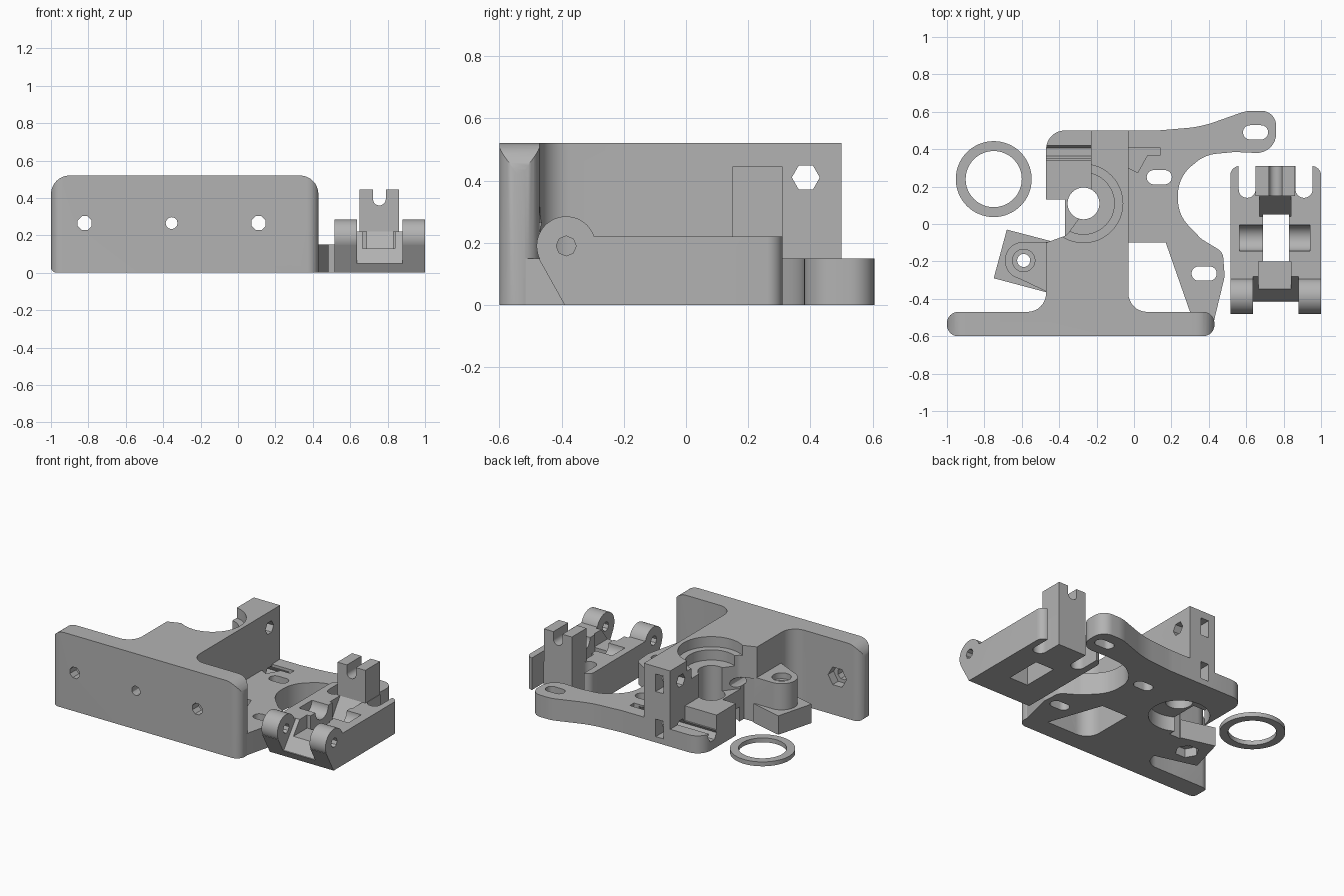
import bpy, bmesh, math
from mathutils import Vector

cube = bpy.data.objects.get("Cube")
if cube:
    bpy.data.objects.remove(cube, do_unlink=True)

mat = bpy.data.materials.new("plain grey")
mat.use_nodes = True
GREY = (0.45, 0.45, 0.45, 1)
mat.diffuse_color = GREY
mat.node_tree.nodes["Principled BSDF"].inputs["Base Color"].default_value = GREY


def outline(corners, steps=8):
    """Polygon whose corners (u, v, radius) are filleted."""
    result = []
    for i, c in enumerate(corners):
        p = Vector(c[:2])
        r = c[2] if len(c) > 2 else 0
        a = Vector(corners[i - 1][:2]) - p
        b = Vector(corners[(i + 1) % len(corners)][:2]) - p
        if not r:
            result.append(p)
            continue
        half = a.angle(b) / 2
        t = min(r / math.tan(half), 0.49 * min(a.length, b.length))
        mid = p + (a.normalized() + b.normalized()).normalized() * (t / math.cos(half))
        start, end = p + a.normalized() * t - mid, p + b.normalized() * t - mid
        sweep = math.pi - 2 * half
        for k in range(steps + 1):
            f = k / steps
            result.append(mid + (start * math.sin((1 - f) * sweep) + end * math.sin(f * sweep)) / math.sin(sweep))
    return result


def rect(u0, u1, v0, v1, r=0):
    return outline([(u0, v0, r), (u1, v0, r), (u1, v1, r), (u0, v1, r)])


def disc(u, v, r, n=48, turn=0):
    return [Vector((u + r * math.cos(turn + math.tau * k / n), v + r * math.sin(turn + math.tau * k / n)))
            for k in range(n)]


def prism(name, points, axis, lo, hi):
    """Extrude a 2D outline along an axis from lo to hi."""
    place = {"x": lambda p, w: (w, p[0], p[1]),
             "y": lambda p, w: (p[0], w, p[1]),
             "z": lambda p, w: (p[0], p[1], w)}[axis]
    bm = bmesh.new()
    low = [bm.verts.new(place(p, lo)) for p in points]
    high = [bm.verts.new(place(p, hi)) for p in points]
    n = len(points)
    bm.faces.new(low)
    bm.faces.new(high)
    for i in range(n):
        j = (i + 1) % n
        bm.faces.new((low[i], low[j], high[j], high[i]))
    bmesh.ops.recalc_face_normals(bm, faces=bm.faces)
    mesh = bpy.data.meshes.new(name)
    bm.to_mesh(mesh)
    bm.free()
    mesh.materials.append(mat)
    ob = bpy.data.objects.new(name, mesh)
    bpy.context.collection.objects.link(ob)
    return ob


def combine(target, operation, points, axis, lo, hi):
    """Boolean a prism into the target and drop the helper."""
    tool = prism("helper", points, axis, lo, hi)
    mod = target.modifiers.new("shape", "BOOLEAN")
    mod.operation, mod.solver, mod.object = operation, "EXACT", tool
    bpy.context.view_layer.objects.active = target
    bpy.ops.object.modifier_apply(modifier=mod.name)
    bpy.data.objects.remove(tool, do_unlink=True)


def add(ob, *shape):
    combine(ob, "UNION", *shape)


def cut(ob, *shape):
    combine(ob, "DIFFERENCE", *shape)


# Mounting flange, rounded in plan and in elevation
body = prism("extruder_body", rect(-1, 0.43, -0.6, -0.47, 0.06), "z", 0, 0.52)
combine(body, "INTERSECT", outline([(-1, 0, 0.03), (0.43, 0), (0.43, 0.52, 0.1), (-1, 0.52, 0.1)]), "y", -0.7, -0.4)

# Tall central block with fillets into the flange
add(body, outline([(-0.7, -0.52), (-0.7, -0.47), (-0.47, -0.47, 0.1), (-0.47, 0.5, 0.1), (-0.03, 0.5),
                   (-0.03, -0.47, 0.1), (0.2, -0.47), (0.2, -0.52)]), "z", 0, 0.52)

# Motor plate with two arms
add(body, outline([(-0.2, -0.1), (0.17, -0.1), (0.31, -0.5), (0.42, -0.55), (0.485, -0.28, 0.1),
                   (0.475, -0.15, 0.06), (0.36, -0.08, 0.1), (0.235, 0.05, 0.2), (0.235, 0.25, 0.2),
                   (0.38, 0.37, 0.2), (0.54, 0.385, 0.2), (0.76, 0.375, 0.11), (0.76, 0.605, 0.11),
                   (0.6, 0.605, 0.2), (0.36, 0.52, 0.6), (0.13, 0.5, 0.6), (-0.2, 0.5)]), "z", 0, 0.15)

# Open idler side: clearance, low step and through notch
cut(body, outline([(-0.6, -0.1), (-0.47, -0.1, 0.05), (-0.36, -0.06, 0.05), (-0.23, 0.12, 0.05),
                   (-0.23, 0.6), (-0.6, 0.6)]), "z", 0.22, 0.6)
cut(body, rect(-0.6, -0.23, 0.34, 0.6), "z", 0.12, 0.6)
cut(body, rect(-0.6, -0.37, -0.1, 0.13), "z", -0.1, 0.3)

# Stepped gear bore
for radius, lo, hi in ((0.21, 0.45, 0.6), (0.165, 0.38, 0.6), (0.085, -0.1, 0.6), (0.19, -0.1, 0.1)):
    cut(body, disc(-0.27, 0.11, radius), "z", lo, hi)

# Angled base and round boss at the idler pivot
add(body, [(-0.68, -0.03), (-0.75, -0.29), (-0.45, -0.37), (-0.45, -0.09)], "z", 0, 0.13)
add(body, disc(-0.59, -0.195, 0.1), "z", 0, 0.31)
add(body, [(-0.59, -0.095), (-0.45, -0.095), (-0.45, -0.37), (-0.65, -0.275)], "z", 0, 0.31)
cut(body, disc(-0.59, -0.195, 0.06), "z", 0.27, 0.5)
cut(body, disc(-0.59, -0.195, 0.035, 24), "z", -0.1, 0.5)
cut(body, disc(-0.59, -0.195, 0.075, 6), "z", -0.1, 0.06)

# Flange bolt holes with nut pockets, and the long feed channel
for x in (-0.82, 0.11):
    cut(body, disc(x, 0.265, 0.04, 8, math.pi / 8), "y", -0.7, -0.4)
    cut(body, disc(x, 0.265, 0.07, 6), "y", -0.53, -0.4)
cut(body, disc(-0.355, 0.265, 0.032, 12), "y", -0.7, 0.7)

# Slotted motor screw holes and the bolt recess
for x, y in ((0.65, 0.49), (0.135, 0.25), (0.375, -0.265)):
    cut(body, rect(x - 0.067, x + 0.067, y - 0.038, y + 0.038, 0.037), "z", -0.1, 0.3)
cut(body, [(-0.03, 0.3), (0.02, 0.275), (0.07, 0.365), (0.14, 0.365), (0.14, 0.41), (-0.03, 0.41)], "z", 0.06, 0.3)

# Tension bolt holes through the rear post, with nut slots
for z in (0.41, 0.1):
    cut(body, disc(0.385, z, 0.045, 6), "x", -0.6, 0.0 if z > 0.2 else 0.1)
    cut(body, rect(-0.18, -0.12, 0.33, 0.6), "z", z - 0.06, z + 0.06)

# Idler arm: sloped side profile trimmed to rounded rear corners
idler = prism("idler_arm", [(-0.39, 0), (0.31, 0), (0.31, 0.22), (-0.38, 0.22), (-0.472, 0.147)], "x", 0.515, 1)
combine(idler, "INTERSECT", outline([(0.515, -0.6), (1, -0.6), (1, 0.31, 0.05), (0.515, 0.31, 0.05)]), "z", -0.1, 0.6)
for lo, hi in ((0.515, 0.635), (0.88, 1)):
    add(idler, disc(-0.385, 0.19, 0.095), "x", lo, hi)
cut(idler, [(-0.41, 0.05), (-0.28, 0.22), (-0.28, 0.4), (-0.6, 0.4), (-0.6, 0.05)], "x", 0.635, 0.88)
cut(idler, disc(-0.385, 0.19, 0.032, 8), "x", 0.4, 1.1)

# Thumb tower with a rounded groove
add(idler, rect(0.65, 0.862, 0.15, 0.31), "z", 0, 0.445)
cut(idler, outline([(0.722, 0.36, 0.034), (0.79, 0.36, 0.034), (0.79, 0.6), (0.722, 0.6)]), "y", 0, 0.5)

# Bolt slots in the rear edge
for x in (0.605, 0.909):
    cut(idler, rect(x - 0.045, x + 0.045, 0.14, 0.5, 0.044), "z", -0.1, 0.4)

# Bearing window, ramps and axle cradles
cut(idler, rect(0.69, 0.83, -0.2, 0.05), "z", -0.1, 0.4)
cut(idler, rect(0.665, 0.84, -0.45, -0.2), "z", 0.13, 0.4)
cut(idler, [(0.04, 0.06), (0.15, 0.22), (0.15, 0.3), (0.04, 0.3)], "x", 0.67, 0.84)
cut(idler, disc(-0.075, 0.22, 0.07), "x", 0.565, 0.94)

# Loose spacer ring
ring = prism("spacer_ring", disc(-0.75, 0.24, 0.203, 64), "z", 0, 0.03)
cut(ring, disc(-0.75, 0.24, 0.15, 64), "z", -0.1, 0.2)

bpy.ops.object.select_all(action="DESELECT")
for ob in (body, idler, ring):
    ob.select_set(True)
bpy.context.view_layer.objects.active = body
bpy.ops.object.shade_smooth_by_angle(angle=math.radians(30))
